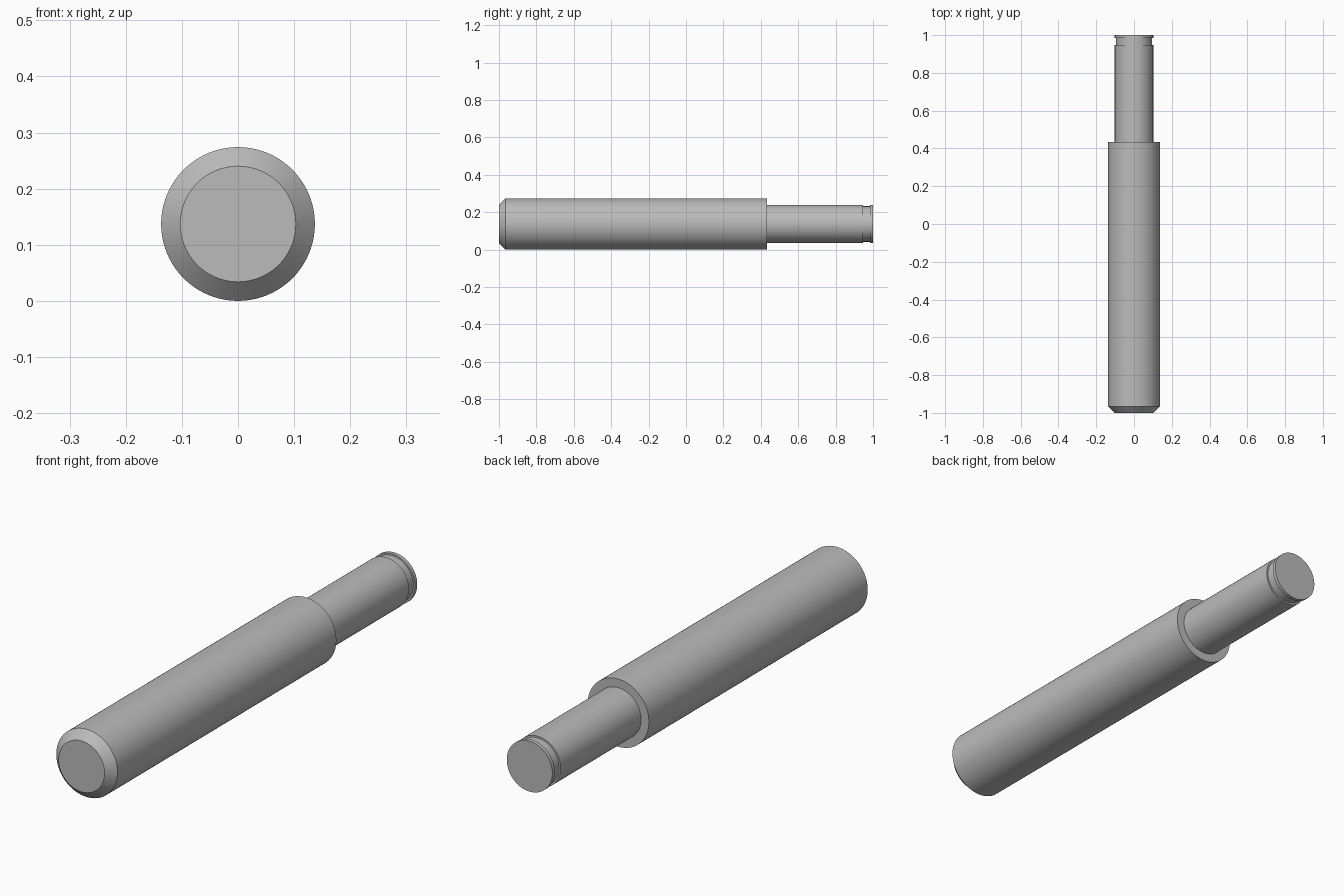
import bpy
import bmesh
import math
from mathutils import Matrix, Vector

cube = bpy.data.objects.get("Cube")
if cube:
    bpy.data.objects.remove(cube, do_unlink=True)

RADIUS = 0.137      # main body
PIN = 0.102         # stepped shaft
GROOVE = 0.095      # retaining ring groove
SEGMENTS = 96

steel = bpy.data.materials.new("steel_grey")
colour = (0.5, 0.5, 0.5, 1)
steel.use_nodes = True
steel.diffuse_color = colour
steel.node_tree.nodes["Principled BSDF"].inputs["Base Color"].default_value = colour

# Turned profile: (radius, position along the axis)
profile = [
    (0.103, -1), (RADIUS, -0.966),          # chamfered nose
    (RADIUS, 0.433), (PIN, 0.433),          # body and shoulder
    (PIN, 0.947), (GROOVE, 0.947),          # shaft
    (GROOVE, 0.985), (PIN, 0.985),          # ring groove
    (PIN, 1),                               # end collar
]

# Build a ring per profile point, bridge neighbours and cap the ends
bm = bmesh.new()
rings = []
for radius, y in profile:
    ring = []
    for i in range(SEGMENTS):
        a = math.tau * i / SEGMENTS
        ring.append(bm.verts.new((radius * math.cos(a), y, RADIUS + radius * math.sin(a))))
    rings.append(ring)
for a, b in zip(rings, rings[1:]):
    for i in range(SEGMENTS):
        j = (i + 1) % SEGMENTS
        bm.faces.new((a[i], a[j], b[j], b[i]))
bm.faces.new(rings[0])
bm.faces.new(rings[-1])
bmesh.ops.recalc_face_normals(bm, faces=bm.faces)

mesh = bpy.data.meshes.new("stepped_pin")
bm.to_mesh(mesh)
bm.free()
mesh.materials.append(steel)
pin = bpy.data.objects.new("stepped_pin", mesh)
bpy.context.collection.objects.link(pin)

# Smooth round walls, crisp machined edges
bpy.ops.object.select_all(action="DESELECT")
pin.select_set(True)
bpy.context.view_layer.objects.active = pin
bpy.ops.object.shade_smooth_by_angle(angle=math.radians(30))
